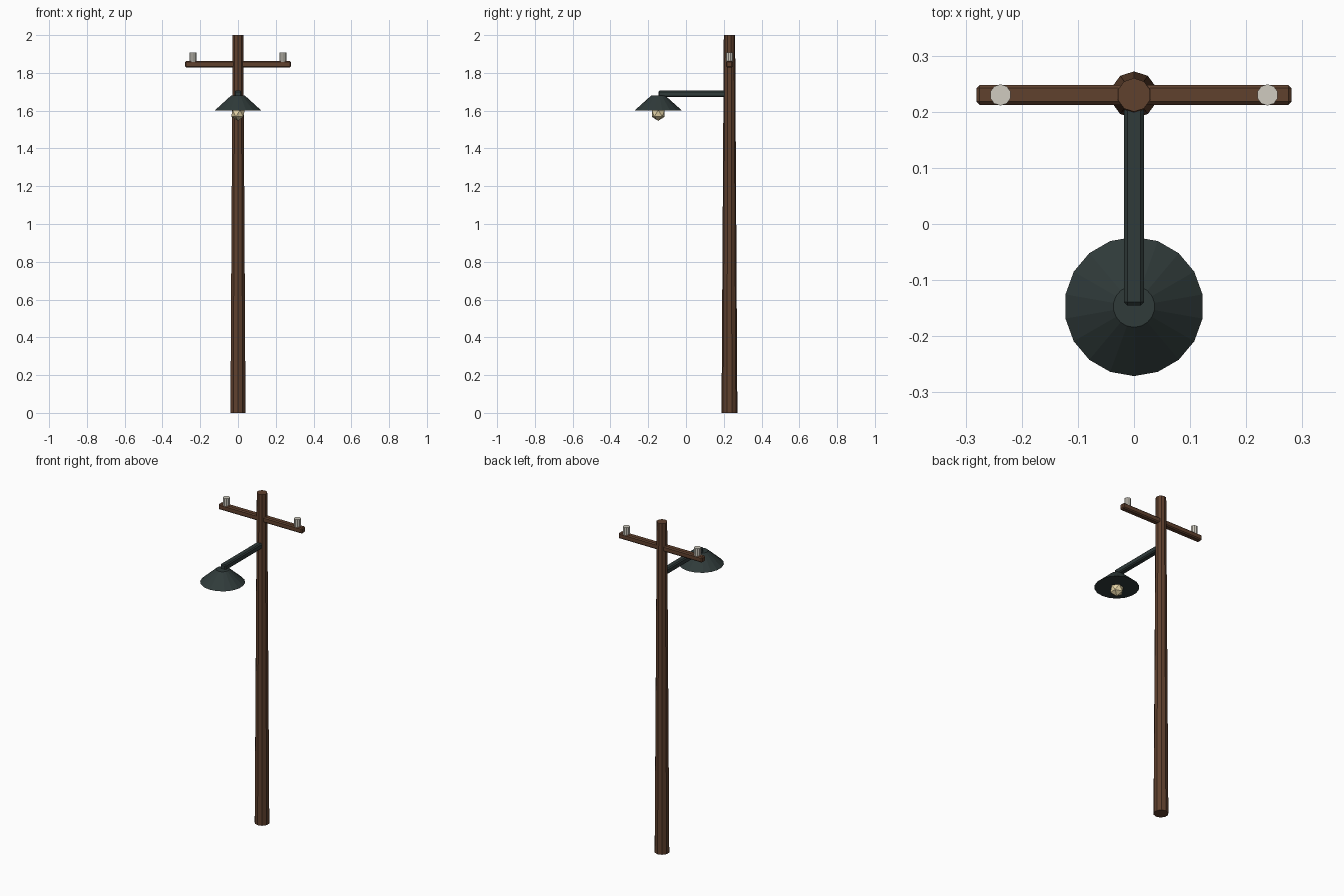
import bpy, bmesh
from mathutils import Matrix

if "Cube" in bpy.data.objects:
    bpy.data.objects.remove(bpy.data.objects["Cube"])

def material(name, rgb):
    m = bpy.data.materials.new(name)
    m.diffuse_color = (*rgb, 1)
    m.use_nodes = True
    m.node_tree.nodes["Principled BSDF"].inputs["Base Color"].default_value = m.diffuse_color
    return m

WOOD = material("brown wood", (0.115, 0.052, 0.027))
METAL = material("dark green metal", (0.029, 0.043, 0.042))
CERAMIC = material("pale ceramic", (0.63, 0.60, 0.53))
GLOW = material("warm bulb", (0.88, 0.74, 0.43))

def finish(bm, name, mat, loc):
    me = bpy.data.meshes.new(name)
    bm.to_mesh(me)
    bm.free()
    me.materials.append(mat)
    ob = bpy.data.objects.new(name, me)
    ob.location = loc
    bpy.context.collection.objects.link(ob)
    return ob

def cone(name, mat, x, y, z0, z1, r0, r1, sides):
    bm = bmesh.new()
    bmesh.ops.create_cone(bm, cap_ends=True, segments=sides,
                          radius1=r0, radius2=r1, depth=z1 - z0)
    return finish(bm, name, mat, (x, y, (z0 + z1) / 2))

def beam(name, mat, loc, size, bevel=0.006):
    bm = bmesh.new()
    bmesh.ops.create_cube(bm, size=1, matrix=Matrix.Diagonal((*size, 1)))
    bmesh.ops.bevel(bm, geom=bm.edges[:], offset=bevel, segments=1, affect='EDGES')
    return finish(bm, name, mat, loc)

PY, LY = 0.23, -0.147   # pole and lamp positions along y

# Tapered pole and crossarm
cone("pole", WOOD, 0, PY, 0, 2, 0.042, 0.030, 10)
beam("crossarm", WOOD, (0, PY, 1.846), (0.562, 0.036, 0.034))

# Insulators on the crossarm
for side, x in (("left", -0.238), ("right", 0.238)):
    cone(side + "_insulator", CERAMIC, x, PY, 1.858, 1.907, 0.019, 0.019, 10)

# Lamp arm, shade and bulb
beam("lamp_arm", METAL, (0, 0.0425, 1.689), (0.036, 0.375, 0.034))
cone("lamp_shade", METAL, 0, LY, 1.602, 1.68, 0.124, 0.037, 18)
bm = bmesh.new()
bmesh.ops.create_icosphere(bm, subdivisions=1, radius=0.04)
finish(bm, "bulb", GLOW, (0, LY, 1.586))
